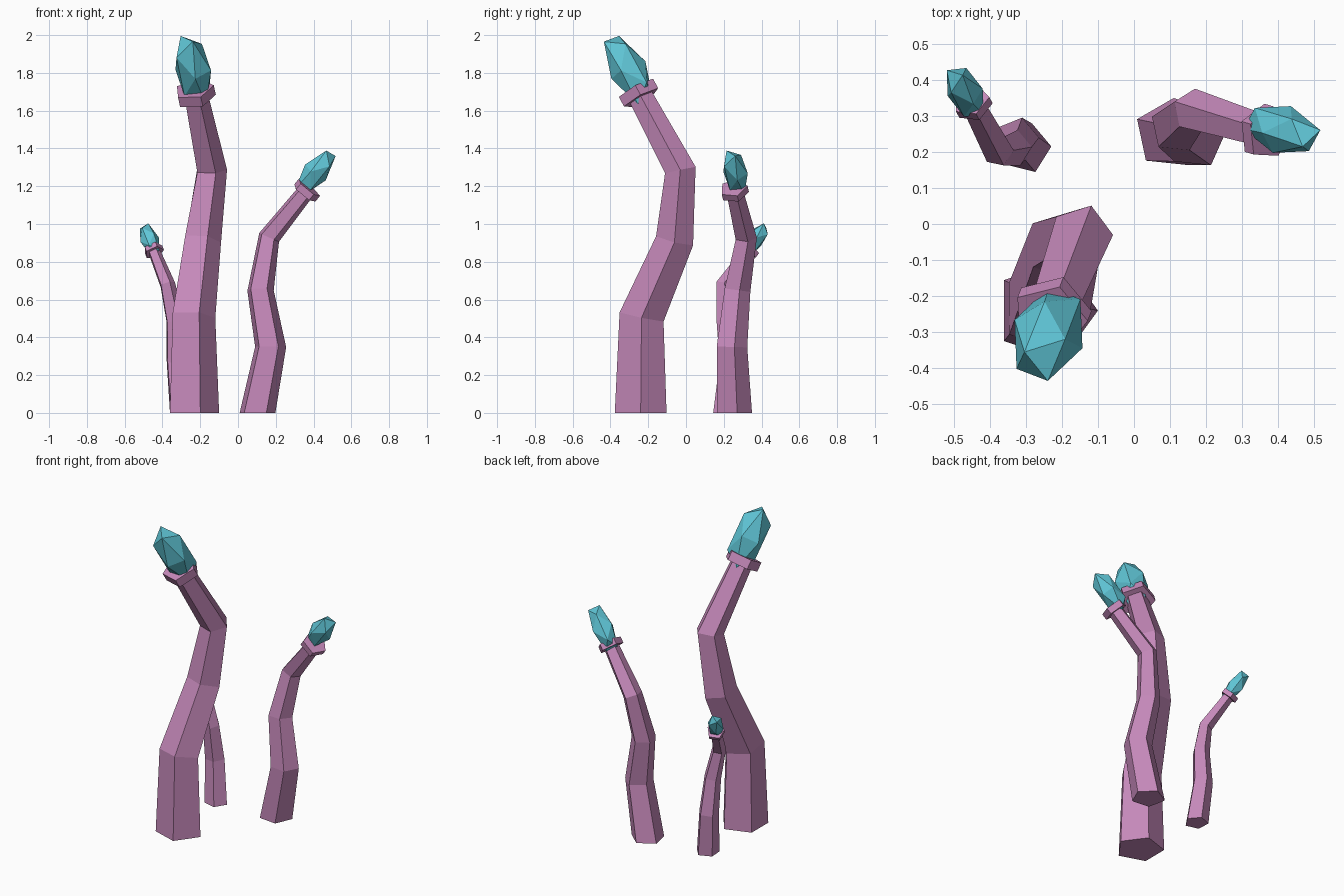
import bpy, bmesh, math
from mathutils import Vector, Matrix

if "Cube" in bpy.data.objects:
    bpy.data.objects.remove(bpy.data.objects["Cube"])

Z = Vector((0, 0, 1))


def material(name, color):
    m = bpy.data.materials.new(name)
    m.diffuse_color = (*color, 1)
    m.use_nodes = True
    m.node_tree.nodes["Principled BSDF"].inputs["Base Color"].default_value = m.diffuse_color
    return m


PINK = material("pink_stalk", (0.56, 0.25, 0.49))
TEAL = material("teal_crystal", (0.115, 0.56, 0.67))


def make_object(name, bm, mat):
    bmesh.ops.recalc_face_normals(bm, faces=bm.faces)
    me = bpy.data.meshes.new(name)
    bm.to_mesh(me)
    bm.free()
    me.materials.append(mat)
    ob = bpy.data.objects.new(name, me)
    bpy.context.collection.objects.link(ob)
    return ob


def loft(name, rings, mat, spin):
    """Skin five-sided rings given as (centre, axis, radius), capped at both ends."""
    bm = bmesh.new()
    loops = []
    for centre, axis, r in rings:
        q = Z.rotation_difference(axis)
        angles = [math.radians(spin + 72 * i) for i in range(5)]
        loops.append([bm.verts.new(centre + q @ Vector((r * math.cos(a), r * math.sin(a), 0)))
                      for a in angles])
    for lo, hi in zip(loops, loops[1:]):
        for i in range(5):
            j = (i + 1) % 5
            bm.faces.new((lo[i], lo[j], hi[j], hi[i]))
    bm.faces.new(loops[0][::-1])
    bm.faces.new(loops[-1])
    return make_object(name, bm, mat)


def crystal(name, centre, axis, edge, radius, stretch):
    """Stretched icosahedron with one edge at its tip, running along 'edge'."""
    e1 = (edge - axis * edge.dot(axis)).normalized()
    e2 = axis.cross(e1)
    frame = Matrix((e1, e2, axis)).transposed()
    s, l = 0.5257, 0.8507
    bm = bmesh.new()
    for p in (-1, 1):
        for q in (-1, 1):
            for v in ((p * s, 0, q * l), (0, p * l, q * s), (p * l, q * s, 0)):
                local = Vector((v[0] * radius, v[1] * radius, v[2] * stretch))
                bm.verts.new(centre + frame @ local)
    bmesh.ops.convex_hull(bm, input=bm.verts)
    return make_object(name, bm, TEAL)


def stalk(name, path, r_base, spin, collar_r, collar_h, gem, edge, gem_r, gem_k):
    pts = [Vector(p) for p in path]
    dirs = [(b - a).normalized() for a, b in zip(pts, pts[1:])]
    axis = dirs[-1]
    # bent tapering stalk, mitred at each joint
    axes = [Z] + [(a + b).normalized() for a, b in zip(dirs, dirs[1:])] + [axis]
    radii = [r_base * (1 - 0.132 * i) for i in range(len(pts))]
    loft(name + "_stalk", list(zip(pts, axes, radii)), PINK, spin)
    # collar around the tip
    half = axis * collar_h / 2
    loft(name + "_collar", [(pts[-1] - half, axis, collar_r),
                            (pts[-1] + half, axis, collar_r)], PINK, spin)
    # crystal held in the collar
    crystal(name + "_crystal", Vector(gem), axis, Vector(edge), gem_r, gem_k)


stalk("large",
      [(-.244, -.24, 0), (-.245, -.235, .51), (-.195, -.06, .915),
       (-.145, -.03, 1.285), (-.229, -.25, 1.69)],
      .144, 0, .108, .058, (-.237, -.305, 1.815), (.065, -.08, -.03), .102, .225)

stalk("medium",
      [(.10, .25, 0), (.17, .238, .35), (.117, .268, .65),
       (.163, .315, .93), (.363, .255, 1.177)],
      .10, 12, .076, .04, (.41, .262, 1.273), (.051, .045, -.026), .0695, .156)

stalk("small",
      [(-.30, .21, 0), (-.325, .235, .27), (-.335, .21, .49),
       (-.375, .20, .68), (-.447, .335, .86)],
      .071, 4, .053, .03, (-.468, .365, .917), (-.045, .018, -.02), .051, .112)
